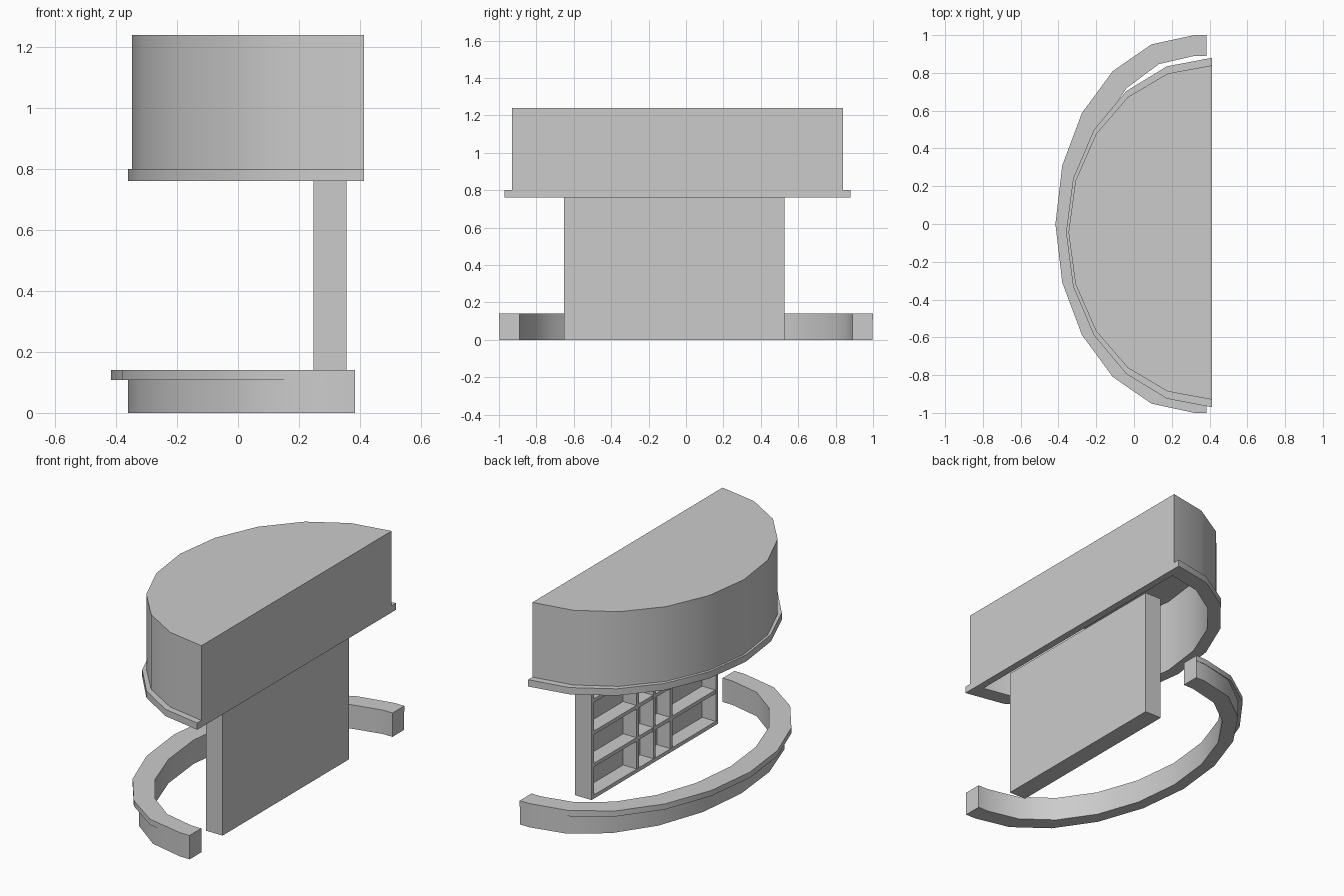
import bpy, bmesh
from math import sin, cos, pi, radians

if "Cube" in bpy.data.objects:
    bpy.data.objects.remove(bpy.data.objects["Cube"])


def finish(name, bm, smooth=False):
    bmesh.ops.recalc_face_normals(bm, faces=bm.faces)
    me = bpy.data.meshes.new(name)
    bm.to_mesh(me)
    bm.free()
    ob = bpy.data.objects.new(name, me)
    bpy.context.collection.objects.link(ob)
    if smooth:
        bpy.ops.object.select_all(action='DESELECT')
        ob.select_set(True)
        bpy.context.view_layer.objects.active = ob
        bpy.ops.object.shade_smooth_by_angle(angle=radians(30))
    return ob


def half_ellipse(cx, cy, rx, ry, z):
    """Ten-sided arc bulging towards -x."""
    return [(cx - rx * sin(pi * i / 10), cy + ry * cos(pi * i / 10), z) for i in range(11)]


def loft(bm, rows, closed):
    """Skin equal-length rows of points; 'closed' wraps each row round."""
    vs = [[bm.verts.new(p) for p in r] for r in rows]
    n = len(vs[0])
    for a, b in zip(vs, vs[1:]):
        for i in range(n if closed else n - 1):
            j = (i + 1) % n
            bm.faces.new((a[i], a[j], b[j], b[i]))
    # close both ends
    bm.faces.new(vs[0])
    bm.faces.new(vs[-1])


def add_box(bm, x0, x1, y0, y1, z0, z1):
    vs = bmesh.ops.create_cube(bm, size=1)['verts']
    for v in vs:
        v.co = ((x0 + x1) / 2 + v.co.x * (x1 - x0),
                (y0 + y1) / 2 + v.co.y * (y1 - y0),
                (z0 + z1) / 2 + v.co.z * (z1 - z0))


# Half-drum canopy: hollow underneath, flange round the lower edge
CY = -0.045
bm = bmesh.new()
loft(bm, [half_ellipse(0.37, CY, 0.66, 0.82, 1.20),
          half_ellipse(0.37, CY, 0.66, 0.82, 0.76),
          half_ellipse(0.413, CY, 0.773, 0.925, 0.76),
          half_ellipse(0.413, CY, 0.773, 0.925, 0.80),
          half_ellipse(0.413, CY, 0.76, 0.885, 0.80),
          half_ellipse(0.413, CY, 0.76, 0.885, 1.24)], True)
finish("canopy", bm, True)


# Curved counter: lipped section swept along half ellipses with straight ends
def counter_edge(rx, ry, z):
    arc = half_ellipse(0.32, 0, rx, ry, z)
    return [(0.384, ry, z)] + arc + [(0.384, -ry, z)]


edges = [counter_edge(0.61, 0.89, 0), counter_edge(0.68, 0.998, 0),
         counter_edge(0.68, 0.998, 0.108), counter_edge(0.736, 1.0, 0.108),
         counter_edge(0.736, 1.0, 0.141), counter_edge(0.61, 0.89, 0.141)]
bm = bmesh.new()
loft(bm, list(zip(*edges)), True)
finish("counter", bm, True)

# Shelf unit: solid back panel, frame, dividers and shelves open towards -x
X0, X1, Y0, Y1, TOP, T = 0.247, 0.356, -0.652, 0.526, 0.765, 0.022
bm = bmesh.new()
add_box(bm, X1 - 0.02, X1, Y0, Y1, 0, TOP)
finish("back_panel", bm)

bm = bmesh.new()
for y in (Y0 + T / 2, Y1 - T / 2):
    add_box(bm, X0, X1 - 0.02, y - T / 2, y + T / 2, 0, TOP)
for z in (T / 2, TOP - T / 2):
    add_box(bm, X0, X1 - 0.02, Y0 + T, Y1 - T, z - T / 2, z + T / 2)
finish("shelf_frame", bm)

bm = bmesh.new()
for y in (-0.22, -0.063, 0.094):
    add_box(bm, X0 + 0.002, X1 - 0.02, y - T / 2, y + T / 2, T, TOP - T)
for z in (0.195, 0.385, 0.575):
    add_box(bm, X0 + 0.003, X1 - 0.02, Y0 + T, Y1 - T, z - T / 2, z + T / 2)
finish("shelves", bm)
